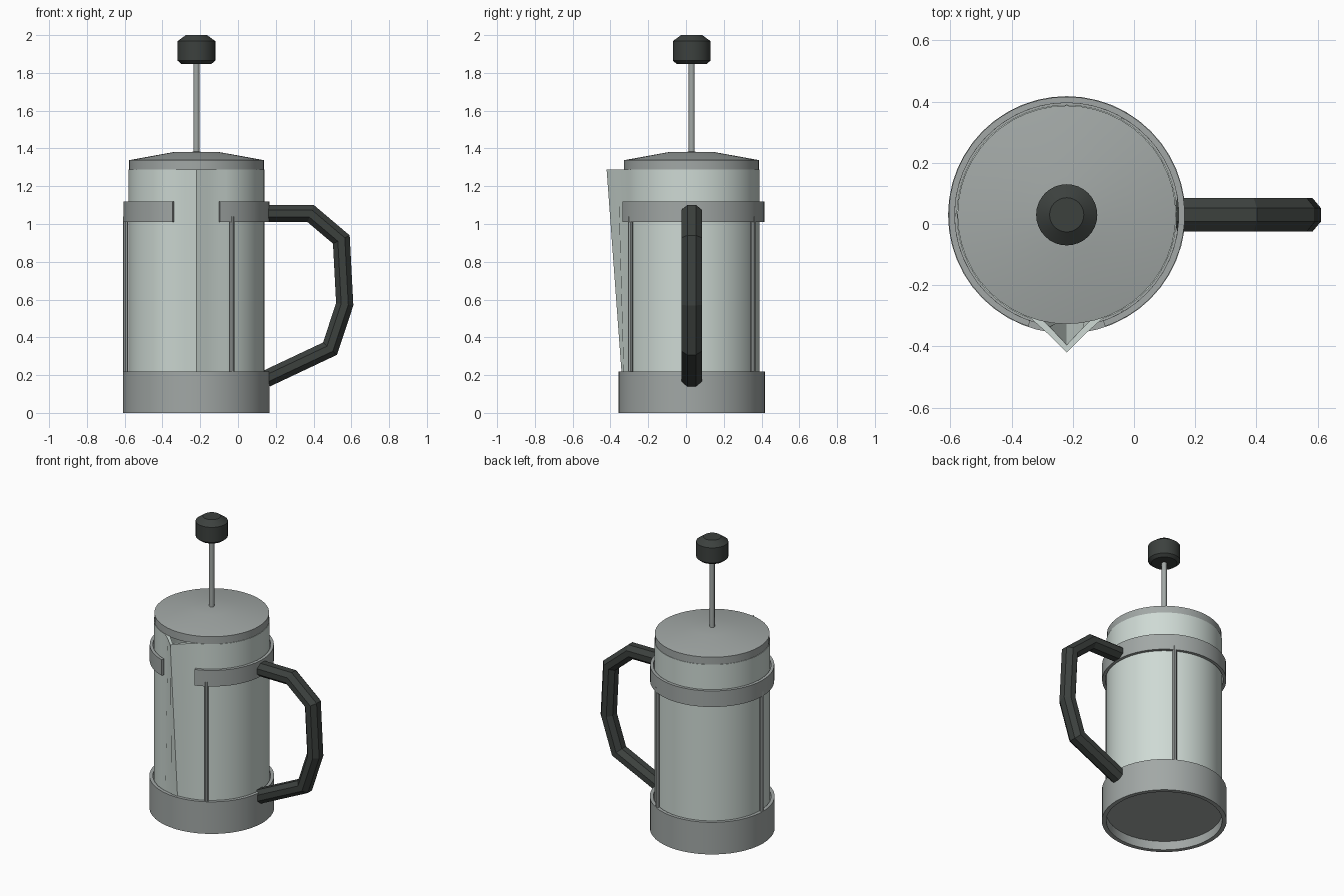
import bpy, bmesh
from math import sin, cos, radians, pi
from mathutils import Vector

if "Cube" in bpy.data.objects:
    bpy.data.objects.remove(bpy.data.objects["Cube"])

CX, CY = -0.22, 0.03          # axis of the pot


def material(name, c):
    m = bpy.data.materials.new(name)
    m.diffuse_color = (*c, 1)
    m.use_nodes = True
    m.node_tree.nodes["Principled BSDF"].inputs["Base Color"].default_value = m.diffuse_color
    return m


metal = material("metal", (0.36, 0.39, 0.38))
glass = material("glass", (0.62, 0.70, 0.66))
dark = material("dark_plastic", (0.045, 0.052, 0.048))


def finish(name, bm, mat, smooth=True):
    bmesh.ops.remove_doubles(bm, verts=bm.verts, dist=1e-5)
    bmesh.ops.recalc_face_normals(bm, faces=bm.faces)
    me = bpy.data.meshes.new(name)
    bm.to_mesh(me)
    bm.free()
    me.materials.append(mat)
    ob = bpy.data.objects.new(name, me)
    bpy.context.collection.objects.link(ob)
    if smooth:
        bpy.ops.object.select_all(action='DESELECT')
        bpy.context.view_layer.objects.active = ob
        ob.select_set(True)
        bpy.ops.object.shade_smooth_by_angle(angle=radians(30))
    return ob


def skin(rings, closed_path, closed_ring, caps=False):
    """Bridge a list of point rings into one surface."""
    bm = bmesh.new()
    vs = [[bm.verts.new(p) for p in r] for r in rings]
    n, k = len(vs), len(vs[0])
    for i in range(n if closed_path else n - 1):
        a, b = vs[i], vs[(i + 1) % n]
        for j in range(k if closed_ring else k - 1):
            q = (j + 1) % k
            bm.faces.new((a[j], a[q], b[q], b[j]))
    if caps:
        bm.faces.new(vs[0])
        bm.faces.new(vs[-1])
    return bm


def lathe(name, profile, mat, closed=False, seg=48, arc=None):
    """Spin an (r, z) profile round the pot axis, fully or over an arc in degrees."""
    a0, a1 = arc or (0, 360)
    count = seg + 1 if arc else seg
    rings = []
    for i in range(count):
        a = radians(a0 + (a1 - a0) * i / seg)
        rings.append([(CX + r * cos(a), CY + r * sin(a), z) for r, z in profile])
    bm = skin(rings, not arc, closed, caps=bool(arc))
    bmesh.ops.dissolve_degenerate(bm, edges=bm.edges, dist=1e-6)
    return finish(name, bm, mat)


# Base cup with a recessed floor
lathe("base", [(0, 0.06), (0.36, 0.06), (0.36, 0), (0.388, 0), (0.388, 0.22),
               (0.366, 0.22), (0.366, 0.08), (0, 0.08)], metal)

# Upper band, open at the spout
lathe("band", [(0.366, 1.01), (0.386, 1.01), (0.386, 1.12), (0.366, 1.12)],
      metal, closed=True, arc=(-71, 251))

# Lid
lathe("lid", [(0, 1.285), (0.357, 1.285), (0.357, 1.338), (0.125, 1.38), (0, 1.383)], metal)

# Plunger rod and knob
lathe("plunger_rod", [(0, 1.3), (0.016, 1.3), (0.016, 1.87), (0, 1.87)], metal, seg=16)
lathe("knob", [(0, 1.848), (0.08, 1.848), (0.1, 1.865), (0.1, 1.968),
               (0.056, 2.0), (0, 2.0)], dark, seg=32)

# Glass body: a tube whose front flares into a V spout towards the top
spout = [(-18.5, 0), (-8.7, 0.035), (0, 0.09), (8.7, 0.035)]
rest = [(18.5 + 323 * i / 44, 0) for i in range(44)]


def glass_ring(r, z):
    t = max(0, (z - 0.06) / 1.225)
    out = []
    for deg, bump in spout + rest:
        a, rr = radians(deg - 90), r + bump * t
        out.append((CX + rr * cos(a), CY + rr * sin(a), z))
    return out


levels = [(0.36, 0.08), (0.36, 1.288), (0.335, 1.288), (0.335, 0.08)]
finish("glass_body", skin([glass_ring(*l) for l in levels], True, True), glass)

# Three upright struts
for deg in (60, 180, 300):
    a = radians(deg)
    bm = bmesh.new()
    bmesh.ops.create_cone(bm, cap_ends=True, segments=8, radius1=0.013,
                          radius2=0.013, depth=0.85)
    bmesh.ops.translate(bm, verts=bm.verts,
                        vec=(CX + 0.375 * cos(a), CY + 0.375 * sin(a), 0.615))
    finish("strut", bm, metal)

# Handle: flat-faced octagonal section mitred along a bent path
path = [Vector((x, 0, z)) for x, z in
        [(0.15, 1.056), (0.385, 1.055), (0.547, 0.918), (0.565, 0.575),
         (0.487, 0.34), (0.15, 0.181)]]
rings = []
for i, p in enumerate(path):
    d_in = (p - path[max(i - 1, 0)]).normalized()
    d_out = (path[min(i + 1, len(path) - 1)] - p).normalized()
    t = (d_in + d_out).normalized()
    side = Vector((-t.z, 0, t.x))
    mitre = 1 / max(t.dot(d_out), t.dot(d_in))
    ring = []
    for k in range(8):
        a = pi / 8 + k * pi / 4
        ring.append(p + side * (0.049 * mitre * cos(a)) + Vector((0, CY + 0.059 * sin(a), 0)))
    rings.append(ring)
finish("handle", skin(rings, False, True, caps=True), dark, smooth=False)
